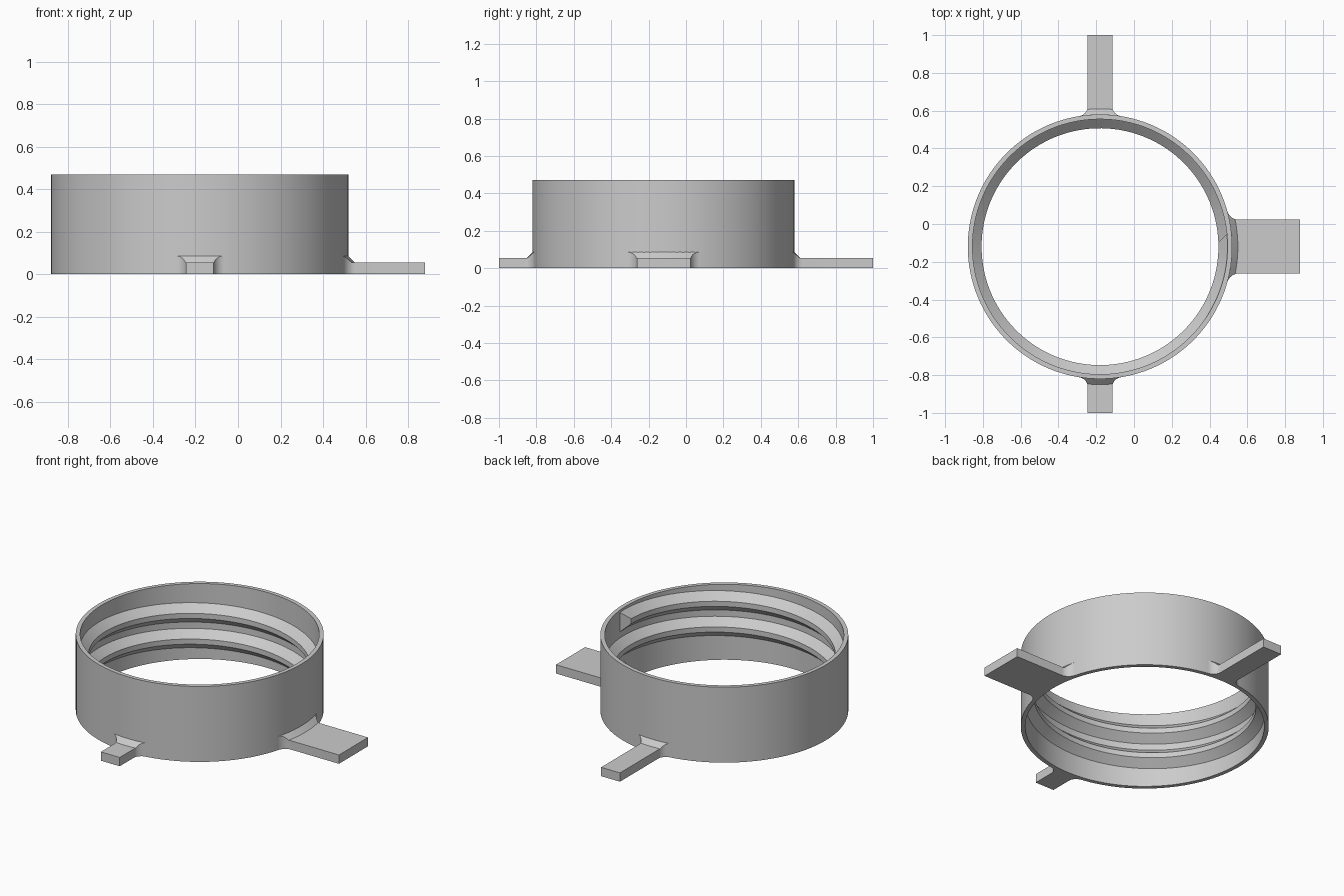
import bpy, bmesh, math

if "Cube" in bpy.data.objects:
    bpy.data.objects.remove(bpy.data.objects["Cube"], do_unlink=True)

CX, CY = -0.18, -0.12           # ring centre
R_OUT, R_IN, R_CREST = 0.70, 0.675, 0.627
HEIGHT, TAB_Z = 0.47, 0.055

grey = bpy.data.materials.new("plain_grey")
grey.use_nodes = True
grey.diffuse_color = (0.6, 0.6, 0.6, 1)
grey.node_tree.nodes["Principled BSDF"].inputs["Base Color"].default_value = (0.6, 0.6, 0.6, 1)


def loft(name, sections, closed=False, angle=0.0):
    """Skin a row of matching closed sections; cap the ends unless closed."""
    bm = bmesh.new()
    rows = [[bm.verts.new(p) for p in s] for s in sections]
    n = len(rows[0])
    pairs = list(zip(rows, rows[1:]))
    if closed:
        pairs.append((rows[-1], rows[0]))
    for a, b in pairs:
        for i in range(n):
            j = (i + 1) % n
            bm.faces.new((a[i], a[j], b[j], b[i]))
    if not closed:
        bm.faces.new(rows[0])
        bm.faces.new(rows[-1])
    bmesh.ops.recalc_face_normals(bm, faces=bm.faces)
    mesh = bpy.data.meshes.new(name)
    bm.to_mesh(mesh)
    bm.free()
    mesh.materials.append(grey)
    obj = bpy.data.objects.new(name, mesh)
    obj.location = (CX, CY, 0)
    obj.rotation_euler.z = angle
    bpy.context.collection.objects.link(obj)
    bpy.ops.object.select_all(action='DESELECT')
    obj.select_set(True)
    bpy.context.view_layer.objects.active = obj
    bpy.ops.object.shade_smooth_by_angle(angle=math.radians(25))
    return obj


def polar(r, a, z):
    return (r * math.cos(a), r * math.sin(a), z)


# Plain cylindrical wall
SEG = 128
wall = [(R_OUT, 0), (R_OUT, HEIGHT), (R_IN, HEIGHT), (R_IN, 0)]
loft("ring_wall", [[polar(r, 2 * math.pi * k / SEG, z) for r, z in wall]
                   for k in range(SEG)], closed=True)

# Internal trapezoid thread: two rising turns
PITCH, TURNS, Z0 = 0.16, 2, 0.075
thread = [(R_IN + 0.003, -0.063), (R_CREST, -0.016),
          (R_CREST, 0.016), (R_IN + 0.003, 0.063)]
steps = SEG * TURNS
sections = []
for k in range(steps + 1):
    a = 2 * math.pi * TURNS * k / steps
    # the upper end is cut at a slant
    sections.append([polar(r, a + (0.07 if k == steps and r > R_IN else 0),
                           Z0 + PITCH * TURNS * k / steps + dz) for r, dz in thread])
loft("inner_thread", sections, angle=math.radians(2))


# Flat tabs with a flared, raised root that follows the wall
def tab(name, half, reach, angle):
    fillet, rise, n = 0.045, 0.03, 12
    outs = [-0.012] + [fillet * (1 - math.cos(math.pi / 2 * i / 8)) for i in range(9)]
    outs = sorted(outs + [rise])
    secs = []
    for u in outs + [None]:
        d = fillet if u is None else max(u, 0)
        w = half + fillet - math.sqrt(max(0, fillet**2 - (fillet - d)**2))
        h = TAB_Z + max(0, rise - d)
        ys = [w * (2 * i / n - 1) for i in range(n + 1)]
        xs = [reach if u is None else math.sqrt(R_OUT**2 - y * y) + u for y in ys]
        low = [(x, y, 0) for x, y in zip(xs, ys)]
        high = [(x, y, h) for x, y in zip(xs, ys)]
        secs.append(low + high[::-1])
    return loft(name, secs, angle=angle)


tab("wide_left_tab", 0.143, 1.06, 0)
tab("long_back_tab", 0.065, 1.12, math.pi / 2)
tab("short_front_tab", 0.065, 0.88, -math.pi / 2)
